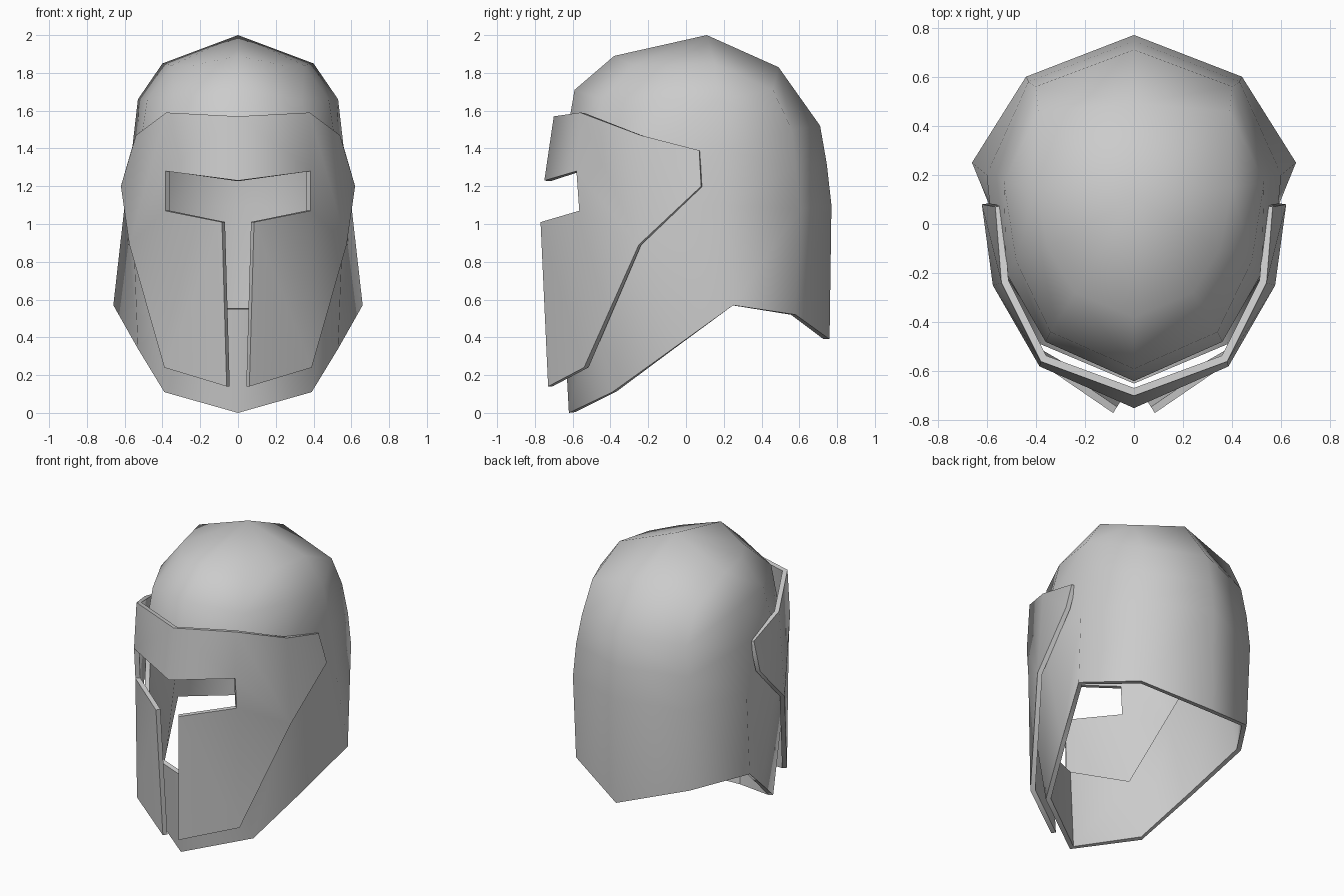
import bpy, math

if "Cube" in bpy.data.objects:
    bpy.data.objects.remove(bpy.data.objects["Cube"])

gray = bpy.data.materials.new("light_gray")
gray.diffuse_color = (0.6, 0.6, 0.6, 1)
gray.use_nodes = True
gray.node_tree.nodes["Principled BSDF"].inputs["Base Color"].default_value = gray.diffuse_color


def build(name, verts, faces, thickness):
    """Mirror a half surface across x = 0, thicken it inward and smooth it."""
    me = bpy.data.meshes.new(name)
    me.from_pydata(verts, [], faces)
    me.materials.append(gray)
    ob = bpy.data.objects.new(name, me)
    bpy.context.collection.objects.link(ob)
    bpy.ops.object.select_all(action='DESELECT')
    ob.select_set(True)
    bpy.context.view_layer.objects.active = ob
    mir = ob.modifiers.new("mirror", 'MIRROR')
    mir.merge_threshold = 0.002
    bpy.ops.object.modifier_apply(modifier="mirror")
    bpy.ops.object.mode_set(mode='EDIT')
    bpy.ops.mesh.select_all(action='SELECT')
    bpy.ops.mesh.normals_make_consistent(inside=False)
    bpy.ops.object.mode_set(mode='OBJECT')
    sol = ob.modifiers.new("solid", 'SOLIDIFY')
    sol.thickness = thickness
    sol.offset = -1
    sol.use_even_offset = True
    bpy.ops.object.modifier_apply(modifier="solid")
    bpy.ops.object.shade_smooth_by_angle(angle=math.radians(55))
    return ob


# Helmet shell: rings from the rim up, each running front to back
rings = [
    [(0, -.62, 0), (.39, -.39, .11), (.53, -.07, .34), (.66, .25, .57), (.43, .58, .52), (0, .76, .39)],
    [(0, -.65, .55), (.38, -.49, .55), (.56, -.2, 1.1), (.60, .2, 1.1), (.44, .60, 1.08), (0, .77, 1.1)],
    [(0, -.64, 1.42), (.36, -.48, 1.42), (.52, -.2, 1.4), (.56, .2, 1.4), (.43, .58, 1.3), (0, .745, 1.32)],
    [(0, -.59, 1.71), (.34, -.44, 1.66), (.48, -.15, 1.66), (.53, .17, 1.66), (.40, .56, 1.5), (0, .71, 1.52)],
    [(0, -.38, 1.89), (.24, -.28, 1.84), (.35, -.1, 1.84), (.40, .15, 1.85), (.39, .46, 1.71), (0, .49, 1.83)],
]
verts = [p for ring in rings for p in ring] + [(0, .11, 2.0)]
n = 6
faces = []
for r in range(len(rings) - 1):
    for c in range(n - 1):
        if r == 1 and c < 2:      # face opening behind the visor
            continue
        a = r * n + c
        faces.append((a, a + 1, a + n + 1, a + n))
top = len(verts) - 1
for c in range(n - 1):
    a = (len(rings) - 1) * n + c
    faces.append((a, a + 1, top))
build("helmet_shell", verts, faces, 0.03)

# Face plate with eye slots and a nose gap
plate = {
    'brow_mid': (0, -.70, 1.57), 'brow': (.38, -.56, 1.59), 'temple': (.54, -.24, 1.47),
    'ear_top': (.565, .07, 1.39), 'ear_low': (.62, .08, 1.2), 'jaw': (.575, -.25, .89),
    'chin': (.39, -.54, .24), 'tip': (.06, -.73, .14), 'cheek': (.085, -.77, 1.01),
    'eye_low': (.385, -.565, 1.07), 'eye_top': (.385, -.58, 1.28), 'slot_mid': (0, -.75, 1.23),
}
names = list(plate)
polys = ["brow_mid slot_mid eye_top brow", "brow eye_top jaw temple", "eye_top eye_low jaw",
         "eye_low chin jaw", "temple jaw ear_low ear_top", "cheek tip chin eye_low"]
build("face_plate", list(plate.values()),
      [tuple(names.index(w) for w in p.split()) for p in polys], 0.03)

# Make sure the plate faces outward: open sheet, so check its front normals
ob = bpy.data.objects["face_plate"]
ob.data.update()
